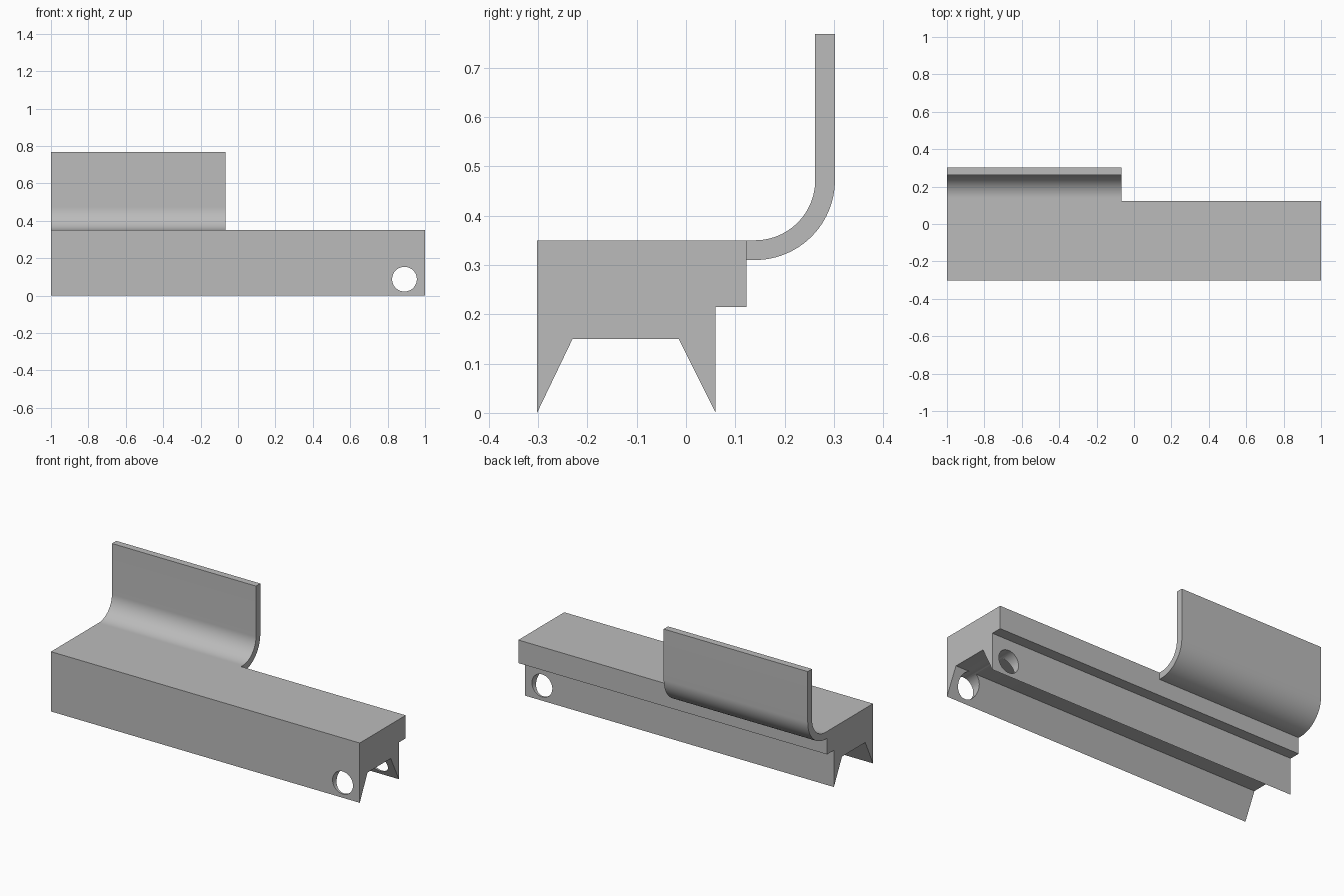
import bpy, bmesh
from math import sin, cos, pi, radians
from mathutils import Matrix

cube = bpy.data.objects.get("Cube")
if cube:
    bpy.data.objects.remove(cube, do_unlink=True)

grey = bpy.data.materials.new("plain grey")
grey.use_nodes = True
colour = (0.5, 0.5, 0.5, 1)
grey.diffuse_color = colour
grey.node_tree.nodes["Principled BSDF"].inputs["Base Color"].default_value = colour


def make_object(name, bm):
    bmesh.ops.recalc_face_normals(bm, faces=bm.faces)
    mesh = bpy.data.meshes.new(name)
    bm.to_mesh(mesh)
    bm.free()
    mesh.materials.append(grey)
    obj = bpy.data.objects.new(name, mesh)
    bpy.context.collection.objects.link(obj)
    return obj


def extrude_profile(name, profile, x0, x1):
    """Sweep a closed (y, z) outline along x."""
    bm = bmesh.new()
    face = bm.faces.new([bm.verts.new((x0, y, z)) for y, z in profile])
    swept = bmesh.ops.extrude_face_region(bm, geom=[face], use_keep_orig=True)
    verts = [v for v in swept["geom"] if isinstance(v, bmesh.types.BMVert)]
    bmesh.ops.translate(bm, verts=verts, vec=(x1 - x0, 0, 0))
    return make_object(name, bm)


def smooth(obj):
    bpy.ops.object.select_all(action="DESELECT")
    obj.select_set(True)
    bpy.context.view_layer.objects.active = obj
    bpy.ops.object.shade_smooth_by_angle(angle=radians(30))


FRONT, BACK, TOP = -0.302, 0.123, 0.35

# Long channel with two tapered legs and a rear ledge
channel = extrude_profile("channel_body", [
    (FRONT, 0), (-0.23, 0.15), (-0.015, 0.15), (0.06, 0),
    (0.06, 0.215), (BACK, 0.215), (BACK, TOP), (FRONT, TOP)], -1, 1)

# Round hole through both legs
bm = bmesh.new()
bmesh.ops.create_cone(bm, cap_ends=True, segments=64, radius1=0.066, radius2=0.066, depth=1,
                      matrix=Matrix.Translation((0.89, 0, 0.088)) @ Matrix.Rotation(pi / 2, 4, "X"))
cutter = make_object("hole_cutter", bm)
cutter.hide_render = True
cut = channel.modifiers.new("leg_hole", "BOOLEAN")
cut.operation, cut.solver, cut.object = "DIFFERENCE", "EXACT", cutter
bpy.context.view_layer.objects.active = channel
bpy.ops.object.modifier_apply(modifier=cut.name)
bpy.data.objects.remove(cutter, do_unlink=True)
smooth(channel)

# Upright flange joined to the ledge by a curved bend
THICK, RADIUS, STEPS = 0.04, 0.122, 24
centre_y, centre_z, flange_top = 0.14, TOP + RADIUS, 0.768


def bend(radius):
    angles = [i / STEPS * pi / 2 for i in range(STEPS + 1)]
    return [(centre_y + radius * sin(a), centre_z - radius * cos(a)) for a in angles]


outer, inner = bend(RADIUS + THICK), bend(RADIUS)
outline = [(BACK, TOP - THICK)] + outer + [(outer[-1][0], flange_top), (inner[-1][0], flange_top)]
outline += inner[::-1] + [(BACK, TOP)]
flange = extrude_profile("bent_flange", outline, -1, -0.067)
smooth(flange)
